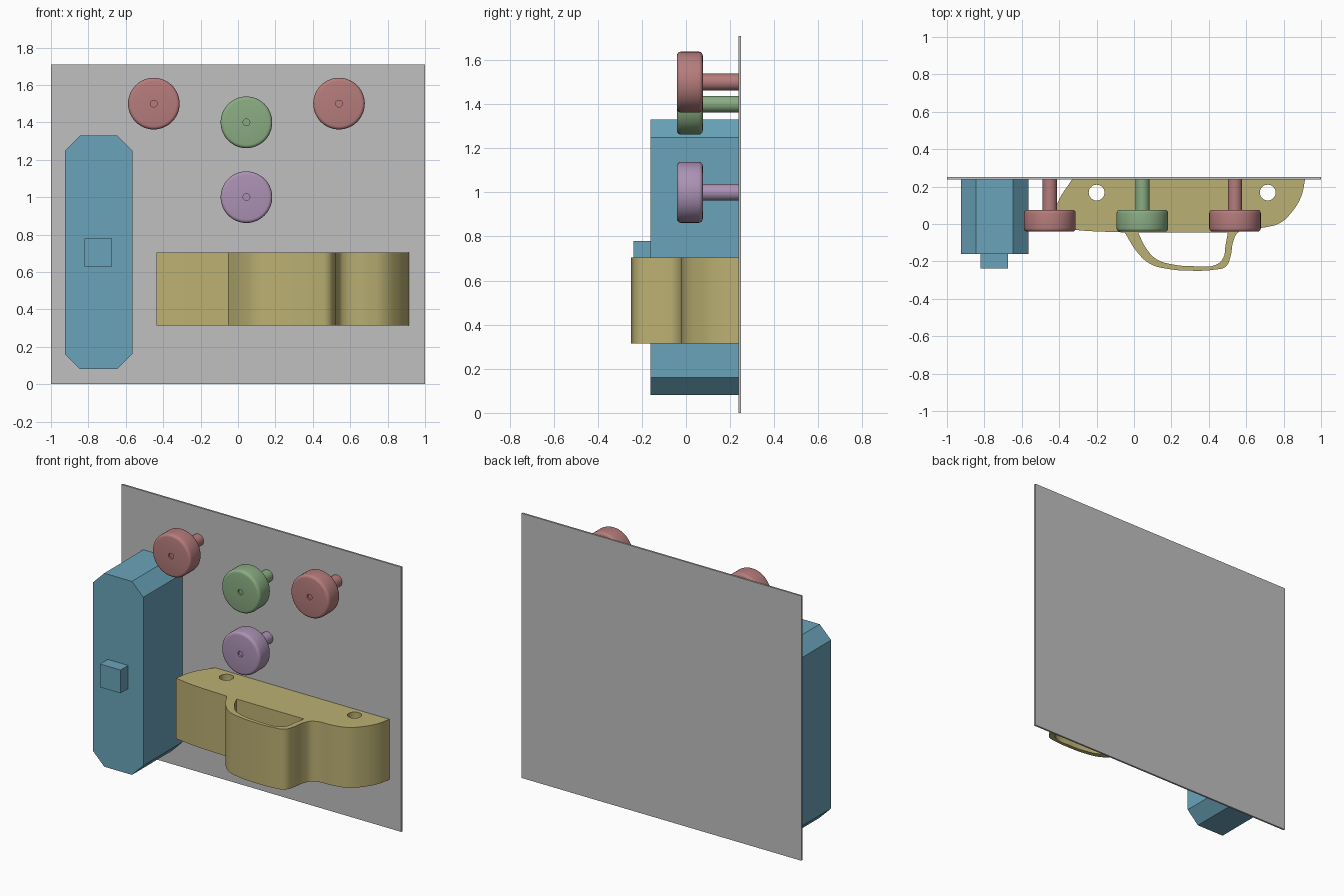
import bpy, bmesh, math
from mathutils import Matrix, Vector

if "Cube" in bpy.data.objects:
    bpy.data.objects.remove(bpy.data.objects["Cube"])


def material(name, r, g, b):
    lin = [((c / 255 + 0.055) / 1.055) ** 2.4 for c in (r, g, b)]
    m = bpy.data.materials.new(name)
    m.diffuse_color = (*lin, 1)
    m.use_nodes = True
    m.node_tree.nodes["Principled BSDF"].inputs["Base Color"].default_value = m.diffuse_color
    return m


GREY = material("panel grey", 192, 192, 192)
BLUE = material("housing blue", 106, 164, 186)
RED = material("knob red", 182, 124, 124)
GREEN = material("knob green", 138, 172, 130)
PURPLE = material("knob purple", 172, 146, 180)
YELLOW = material("handle yellow", 187, 176, 115)


def finish(bm, name, mat, smooth=False):
    bmesh.ops.recalc_face_normals(bm, faces=bm.faces)
    me = bpy.data.meshes.new(name)
    bm.to_mesh(me)
    bm.free()
    ob = bpy.data.objects.new(name, me)
    bpy.context.collection.objects.link(ob)
    me.materials.append(mat)
    if smooth:
        shade(ob)
    return ob


def shade(ob):
    bpy.ops.object.select_all(action='DESELECT')
    ob.select_set(True)
    bpy.context.view_layer.objects.active = ob
    bpy.ops.object.shade_smooth_by_angle(angle=math.radians(30))


def prism(name, outline, y0, y1, mat):
    """Extrude an xz outline from y0 to y1."""
    bm = bmesh.new()
    face = bm.faces.new([bm.verts.new((x, y0, z)) for x, z in outline])
    ext = bmesh.ops.extrude_face_region(bm, geom=[face])["geom"]
    bmesh.ops.translate(bm, vec=(0, y1 - y0, 0),
                        verts=[v for v in ext if isinstance(v, bmesh.types.BMVert)])
    return finish(bm, name, mat)


def rect(x0, x1, z0, z1):
    return [(x0, z0), (x1, z0), (x1, z1), (x0, z1)]


def knob(name, x, z, mat):
    """Lathe a rounded disc with a centre dimple and a stem around the y axis."""
    R, b, front, back = 0.138, 0.018, -0.041, 0.076
    arc = [math.radians(a) for a in (0, 22.5, 45, 67.5, 90)]
    prof = [(0, front + 0.012), (0.018, front + 0.012), (0.018, front)]
    prof += [(R - b + b * math.sin(a), front + b - b * math.cos(a)) for a in arc]
    prof += [(R - b + b * math.cos(a), back - b + b * math.sin(a)) for a in arc]
    prof += [(0.038, back), (0.038, 0.24), (0, 0.24)]
    bm = bmesh.new()
    vs = [bm.verts.new((r, y, 0)) for r, y in prof]
    es = [bm.edges.new(p) for p in zip(vs, vs[1:])]
    bmesh.ops.spin(bm, geom=vs + es, cent=(0, 0, 0), axis=(0, 1, 0),
                   angle=math.tau, steps=48)
    bmesh.ops.remove_doubles(bm, verts=bm.verts, dist=1e-5)
    bmesh.ops.translate(bm, vec=(x, 0, z), verts=bm.verts)
    finish(bm, name, mat, smooth=True)


# Back panel
prism("back_panel", rect(-1, 1, 0, 1.71), 0.238, 0.25, GREY)

# Chamfered housing with its square button
cx, cz, hw, hh, c = -0.745, 0.705, 0.18, 0.625, 0.081
prism("housing", [(cx - hw, cz - hh + c), (cx - hw + c, cz - hh), (cx + hw - c, cz - hh),
                  (cx + hw, cz - hh + c), (cx + hw, cz + hh - c), (cx + hw - c, cz + hh),
                  (cx - hw + c, cz + hh), (cx - hw, cz + hh - c)], -0.16, 0.24, BLUE)
prism("housing_button", rect(-0.82, -0.673, 0.63, 0.78), -0.238, -0.158, BLUE)

# Knobs
knob("left_knob", -0.45, 1.5, RED)
knob("right_knob", 0.54, 1.5, RED)
knob("upper_middle_knob", 0.045, 1.4, GREEN)
knob("lower_middle_knob", 0.045, 1.0, PURPLE)

# Handle: filled profile with a grip opening and two screw holes (1 = sharp point)
outer = [(0.915, 0.24, 1), (0.895, 0.15, 0), (0.845, 0.065, 0), (0.78, 0.005, 0),
         (0.70, -0.018, 0), (0.56, -0.042, 0), (0.53, -0.095, 0), (0.517, -0.17, 0),
         (0.49, -0.228, 0), (0.43, -0.244, 0), (0.32, -0.25, 0), (0.18, -0.24, 0),
         (0.09, -0.215, 0), (0.025, -0.16, 0), (-0.05, -0.045, 1),
         (-0.31, -0.032, 0), (-0.435, -0.012, 1), (-0.41, 0.11, 0), (-0.33, 0.24, 1)]
grip = [(0.022, -0.045, 1), (0.065, -0.13, 0), (0.12, -0.188, 0), (0.20, -0.215, 0),
        (0.33, -0.226, 0), (0.435, -0.219, 0), (0.475, -0.185, 0), (0.49, -0.11, 0),
        (0.502, -0.045, 1)]
holes = [[(hx + 0.042 * math.cos(i * math.tau / 8), 0.168 + 0.042 * math.sin(i * math.tau / 8), 0)
          for i in range(8)] for hx in (-0.2, 0.715)]
cu = bpy.data.curves.new("handle", 'CURVE')
cu.dimensions, cu.fill_mode, cu.extrude, cu.resolution_u = '2D', 'BOTH', 0.195, 6
for loop in [outer, grip] + holes:
    sp = cu.splines.new('BEZIER')
    sp.bezier_points.add(len(loop) - 1)
    sp.use_cyclic_u = True
    for p, (x, y, sharp) in zip(sp.bezier_points, loop):
        p.co = (x, y, 0)
        p.handle_left_type = p.handle_right_type = 'VECTOR' if sharp else 'AUTO'
handle = bpy.data.objects.new("handle", cu)
bpy.context.collection.objects.link(handle)
handle.location.z = 0.51
cu.materials.append(YELLOW)
bpy.ops.object.select_all(action='DESELECT')
handle.select_set(True)
bpy.context.view_layer.objects.active = handle
bpy.ops.object.convert(target='MESH')
handle = bpy.context.view_layer.objects.active
bm = bmesh.new()
bm.from_mesh(handle.data)
bmesh.ops.remove_doubles(bm, verts=bm.verts, dist=1e-5)
bmesh.ops.recalc_face_normals(bm, faces=bm.faces)
bm.to_mesh(handle.data)
bm.free()
shade(handle)
